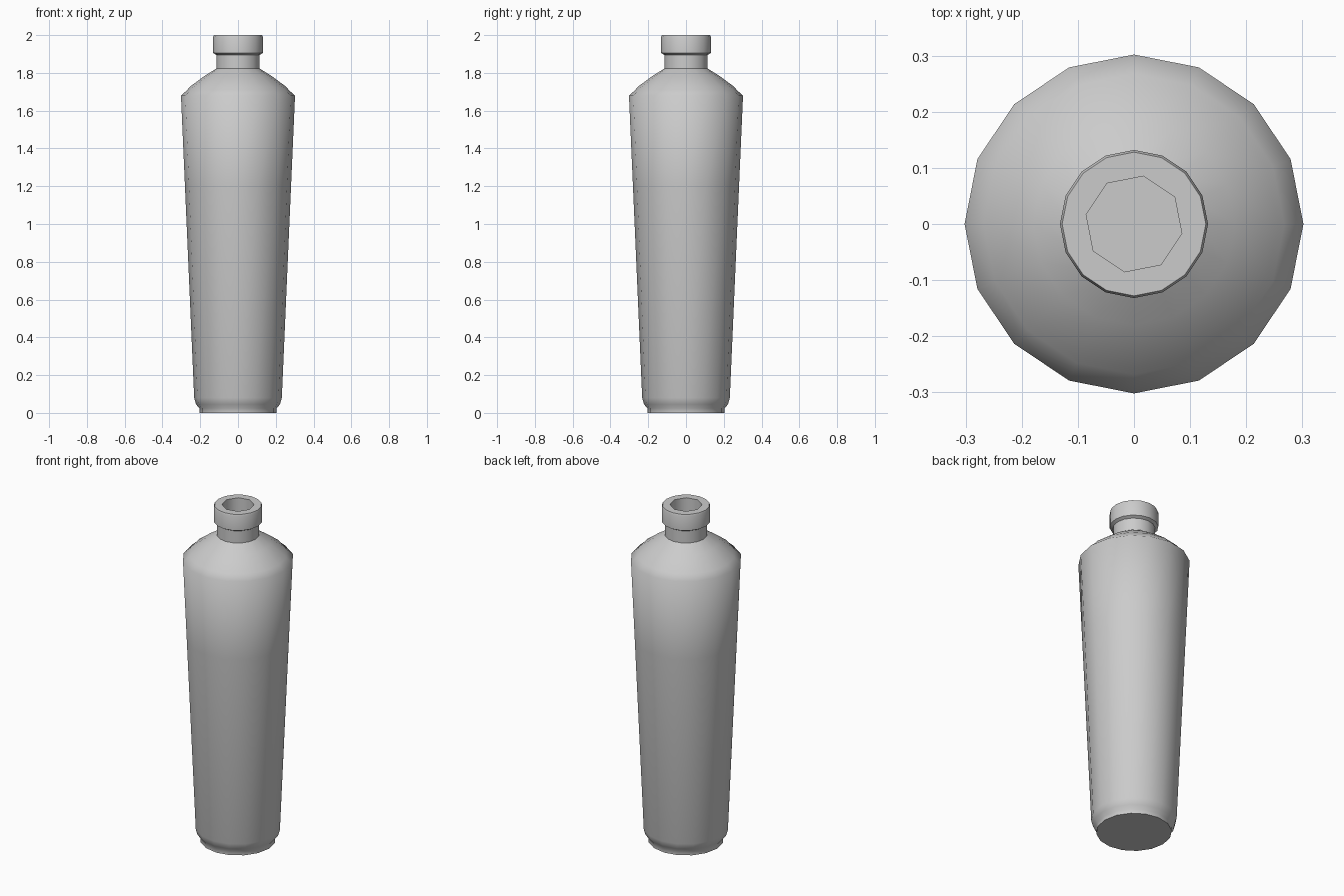
import bpy, bmesh
from math import cos, sin, pi, radians

default = bpy.data.objects.get("Cube")
if default:
    bpy.data.objects.remove(default, do_unlink=True)

SIDES = 16
grey = bpy.data.materials.new("light_grey")
grey.use_nodes = True
colour = (0.6, 0.6, 0.6, 1)
grey.diffuse_color = colour
grey.node_tree.nodes["Principled BSDF"].inputs["Base Color"].default_value = colour


def ring(bm, radius, z, sides=SIDES, turn=0.0):
    return [bm.verts.new((radius * cos(turn + 2 * pi * i / sides),
                          radius * sin(turn + 2 * pi * i / sides), z))
            for i in range(sides)]


def skin(bm, low, high):
    n = len(low)
    for i in range(n):
        j = (i + 1) % n
        bm.faces.new((low[i], low[j], high[j], high[i]))


def lathe(bm, profile):
    rings = [ring(bm, r, z) for r, z in profile]
    for low, high in zip(rings, rings[1:]):
        skin(bm, low, high)
    return rings


def finish(bm, name):
    mesh = bpy.data.meshes.new(name)
    bm.to_mesh(mesh)
    bm.free()
    mesh.materials.append(grey)
    obj = bpy.data.objects.new(name, mesh)
    bpy.context.collection.objects.link(obj)
    bpy.ops.object.select_all(action="DESELECT")
    obj.select_set(True)
    bpy.context.view_layer.objects.active = obj
    bpy.ops.object.shade_smooth_by_angle(angle=radians(54))


def loop_edges(bm, verts):
    return [bm.edges.get((v, verts[(i + 1) % len(verts)]))
            for i, v in enumerate(verts)]


# Lower body with closed base and rounded foot
bm = bmesh.new()
rings = lathe(bm, [(0.205, 0), (0.205, 0.025), (0.222, 0.045),
                   (0.232, 0.08), (0.281, 1.205)])
bm.faces.new(rings[0][::-1])
finish(bm, "lower_body")

# Upper body and sloping shoulder
bm = bmesh.new()
lathe(bm, [(0.281, 1.205), (0.302, 1.68), (0.268, 1.71),
           (0.257, 1.725), (0.18, 1.782), (0.115, 1.823)])
finish(bm, "upper_body")

# Neck
bm = bmesh.new()
lathe(bm, [(0.115, 1.823), (0.115, 1.905)])
finish(bm, "neck")

# Lip with an eight-sided bore
bm = bmesh.new()
rings = lathe(bm, [(0.114, 1.895), (0.132, 1.905), (0.132, 1.99), (0.128, 2.0)])
turn = radians(33.7)
bore_top = ring(bm, 0.087, 2.0, 8, turn)
bore_floor = ring(bm, 0.087, 1.75, 8, turn)
skin(bm, bore_top, bore_floor)
bm.faces.new(bore_floor)
rim = loop_edges(bm, rings[-1]) + loop_edges(bm, bore_top)
bmesh.ops.triangle_fill(bm, edges=rim, use_beauty=True, normal=(0, 0, 1))
finish(bm, "lip")
